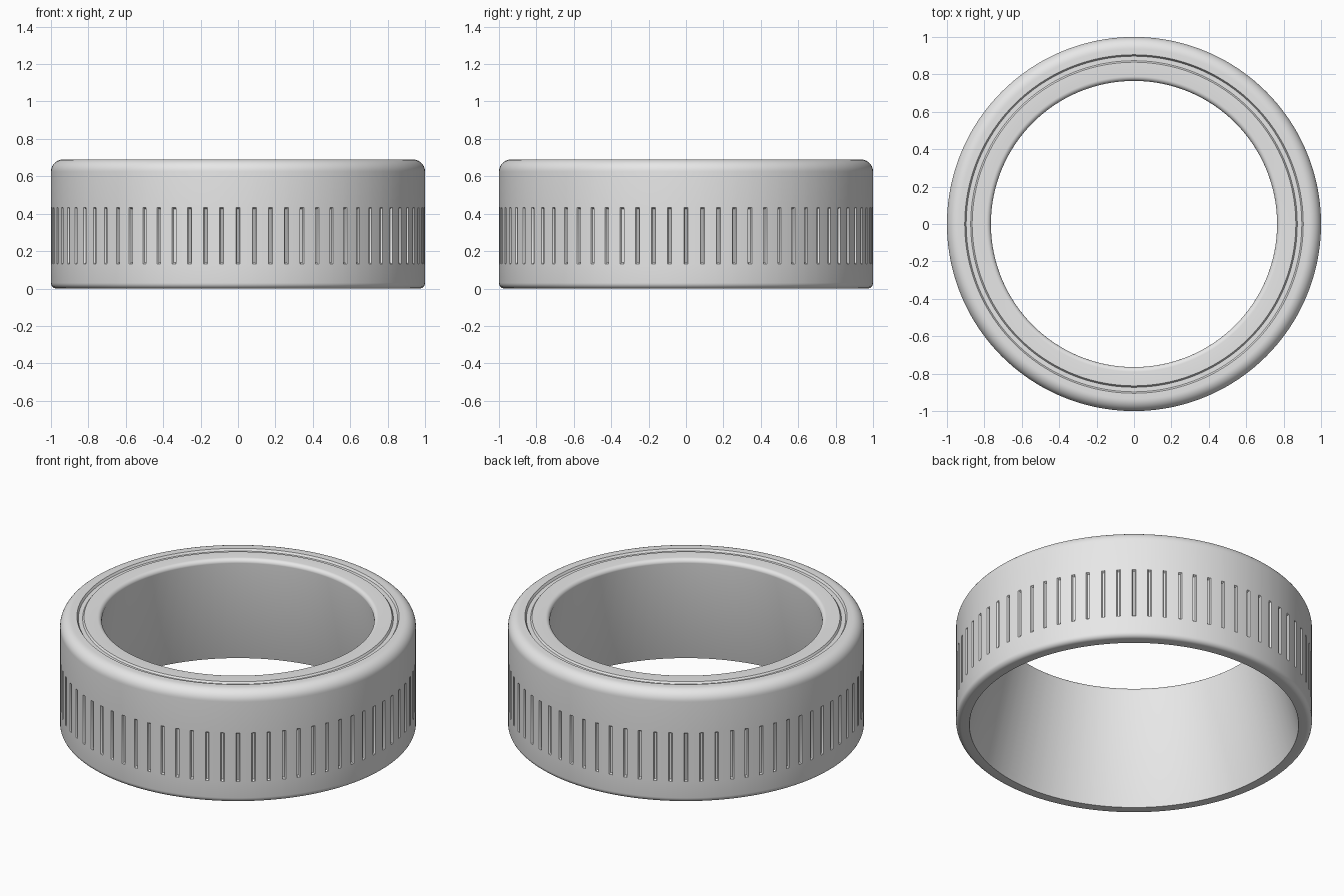
import bpy
import bmesh
from math import sin, cos, radians

cube = bpy.data.objects.get("Cube")
if cube:
    bpy.data.objects.remove(cube, do_unlink=True)

HEIGHT = 0.69
GRIPS = 72
GROOVE_DEPTH = 0.011
GROOVE_BOTTOM, GROOVE_TOP = 0.14, 0.425
END_SLOPE = 0.008


def arc(r, z, radius, start, end, steps=6):
    """Points of a rounded corner in the radius/height plane."""
    angles = [radians(start + (end - start) * i / steps) for i in range(steps + 1)]
    return [(r + radius * cos(a), z + radius * sin(a)) for a in angles]


# Closed cross-section: underside, outer wall, rounded shoulder, ring channel, lip, tapered bore
profile = [(0.925, 0.0)]
profile += arc(0.97, 0.03, 0.03, -90, 0)
profile += [(1, GROOVE_BOTTOM - END_SLOPE), (1, GROOVE_BOTTOM),
            (1, GROOVE_TOP), (1, GROOVE_TOP + END_SLOPE)]
profile += arc(0.935, HEIGHT - 0.065, 0.065, 0, 90, 10)
profile += [(0.905, HEIGHT), (0.897, HEIGHT - 0.013), (0.873, HEIGHT - 0.013),
            (0.865, HEIGHT - 0.002)]
profile += arc(0.79, HEIGHT - 0.027, 0.025, 90, 180)

# Each grip sector has a narrow sunken groove followed by plain wall
pitch = 360 / GRIPS
columns = [(-0.6, False), (-0.35, True), (0.35, True), (0.6, False),
           (1.8, False), (3.2, False)]

bm = bmesh.new()
rings = []
for grip in range(GRIPS):
    for offset, sunken in columns:
        a = radians(grip * pitch + offset)
        ring = []
        for r, z in profile:
            if sunken and r > 0.999 and GROOVE_BOTTOM <= z <= GROOVE_TOP:
                r -= GROOVE_DEPTH
            ring.append(bm.verts.new((r * cos(a), r * sin(a), z)))
        rings.append(ring)

count = len(profile)
for i, ring in enumerate(rings):
    following = rings[(i + 1) % len(rings)]
    for j in range(count):
        k = (j + 1) % count
        bm.faces.new((ring[j], following[j], following[k], ring[k]))
bmesh.ops.recalc_face_normals(bm, faces=bm.faces)

mesh = bpy.data.meshes.new("grip_ring")
bm.to_mesh(mesh)
bm.free()
ring_object = bpy.data.objects.new("grip_ring", mesh)
bpy.context.collection.objects.link(ring_object)

# Plain grey finish
grey = bpy.data.materials.new("light_grey")
grey.use_nodes = True
colour = (0.8, 0.8, 0.8, 1)
grey.diffuse_color = colour
grey.node_tree.nodes["Principled BSDF"].inputs["Base Color"].default_value = colour
mesh.materials.append(grey)

# Smooth walls with crisp groove edges
bpy.ops.object.select_all(action="DESELECT")
ring_object.select_set(True)
bpy.context.view_layer.objects.active = ring_object
bpy.ops.object.shade_smooth_by_angle(angle=radians(30))
